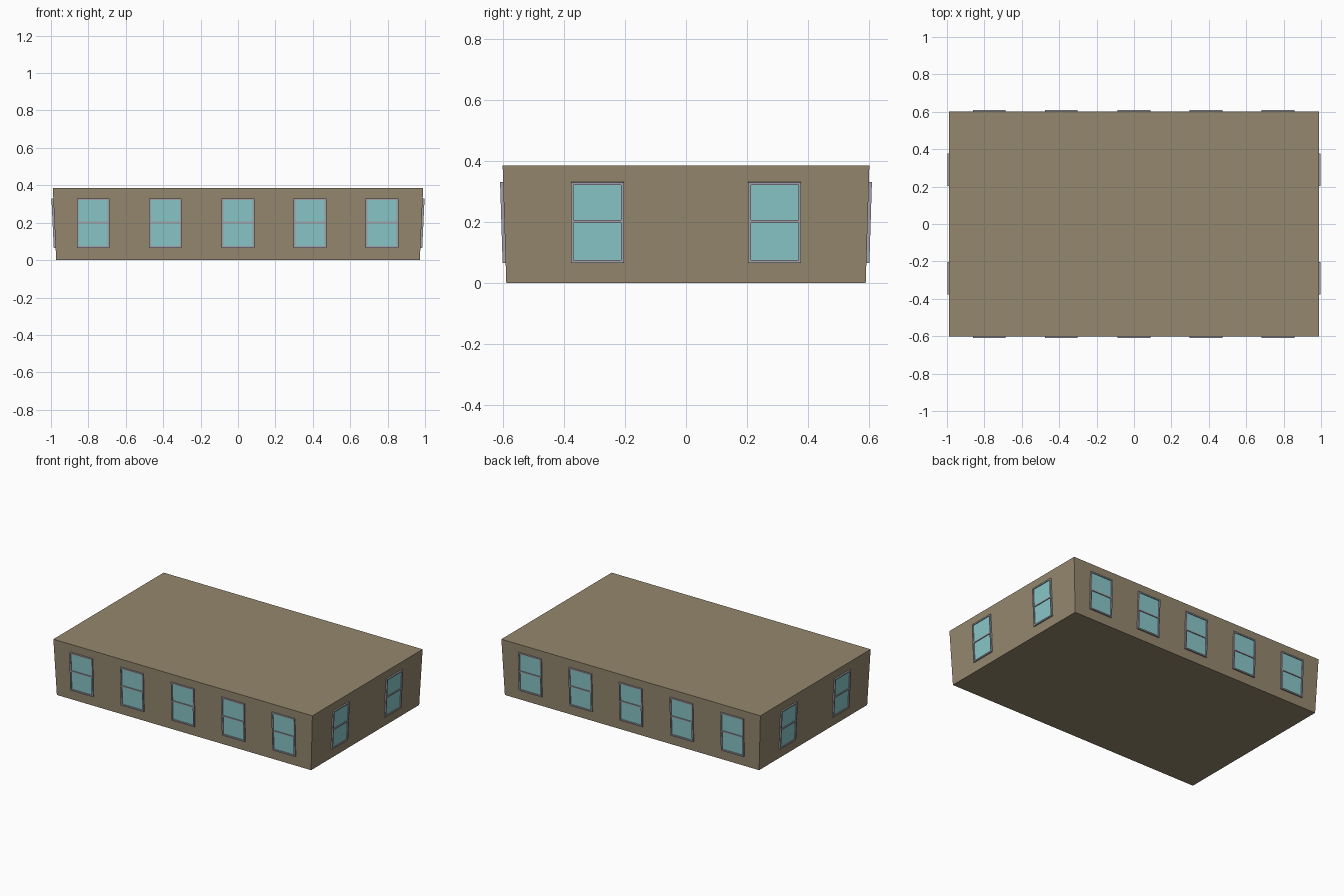
import bpy, bmesh, math
from mathutils import Matrix, Vector

if "Cube" in bpy.data.objects:
    bpy.data.objects.remove(bpy.data.objects["Cube"])

H = 0.385                    # storey height
TOP = (0.99, 0.602)          # half sizes at the top
BOT = (0.972, 0.59)          # half sizes at the bottom
WIN_W, WIN_H, WIN_Z = 0.174, 0.265, 0.198
RIM, DEPTH = 0.009, 0.010


def material(name, color):
    m = bpy.data.materials.new(name)
    m.diffuse_color = (*color, 1)
    m.use_nodes = True
    m.node_tree.nodes["Principled BSDF"].inputs["Base Color"].default_value = m.diffuse_color
    return m


WALL = material("wall_tan", (0.30, 0.245, 0.155))
GLASS = material("glass_blue", (0.25, 0.57, 0.58))
FRAME = material("frame_grey", (0.36, 0.36, 0.40))


def finish(bm, name, mats):
    me = bpy.data.meshes.new(name)
    bmesh.ops.recalc_face_normals(bm, faces=bm.faces)
    bm.to_mesh(me)
    bm.free()
    for m in mats:
        me.materials.append(m)
    ob = bpy.data.objects.new(name, me)
    bpy.context.collection.objects.link(ob)
    return ob


def add_box(bm, x0, x1, y0, y1, z0, z1, mat=0):
    r = bmesh.ops.create_cube(bm, size=1)
    size = Matrix.Diagonal((x1 - x0, y1 - y0, z1 - z0, 1))
    mid = Matrix.Translation(((x0 + x1) / 2, (y0 + y1) / 2, (z0 + z1) / 2))
    bmesh.ops.transform(bm, matrix=mid @ size, verts=r["verts"])
    for f in {f for v in r["verts"] for f in v.link_faces}:
        f.material_index = mat


# Building block, slightly wider at the top
bm = bmesh.new()
bmesh.ops.create_cube(bm, size=2)
for v in bm.verts:
    sx, sy = TOP if v.co.z > 0 else BOT
    v.co = Vector((v.co.x * sx, v.co.y * sy, H if v.co.z > 0 else 0))
finish(bm, "building_block", [WALL])

# Sash window: local -y points outward, wall plane at y = 0
bm = bmesh.new()
w, h = WIN_W / 2, WIN_H / 2
for s in (-1, 1):
    xs = sorted((s * w, s * (w - RIM)))
    add_box(bm, *xs, -DEPTH, 0.004, -h, h)                       # stiles
    zs = sorted((s * h, s * (h - RIM)))
    add_box(bm, -w + RIM, w - RIM, -DEPTH, 0.004, *zs)           # rails
add_box(bm, -w + RIM, w - RIM, -DEPTH + 0.001, 0.004, -0.001, 0.008)  # meeting rail
add_box(bm, -w + RIM, w - RIM, -0.004, 0.004, 0.008, h - RIM, 1)      # upper pane
add_box(bm, -w + RIM, w - RIM, -0.003, 0.004, -h + RIM, -0.001, 1)    # lower pane
window = finish(bm, "window_front_1", [FRAME, GLASS])
window_mesh = window.data
bpy.data.objects.remove(window)


# Windows lean with the walls they sit on
def place_windows(side, angle, axis, positions):
    half = BOT[axis] + (TOP[axis] - BOT[axis]) * WIN_Z / H
    lean = math.atan((TOP[axis] - BOT[axis]) / H)
    for i, p in enumerate(positions, 1):
        ob = bpy.data.objects.new(f"window_{side}_{i}", window_mesh)
        ob.matrix_world = (Matrix.Rotation(angle, 4, "Z")
                           @ Matrix.Translation((p, -half, WIN_Z))
                           @ Matrix.Rotation(lean, 4, "X"))
        bpy.context.collection.objects.link(ob)


long_side = [-0.775, -0.388, 0.0, 0.385, 0.77]
place_windows("front", 0, 1, long_side)
place_windows("back", math.pi, 1, [-x for x in long_side])
place_windows("right", math.pi / 2, 0, [-0.291, 0.291])
place_windows("left", -math.pi / 2, 0, [-0.291, 0.291])
